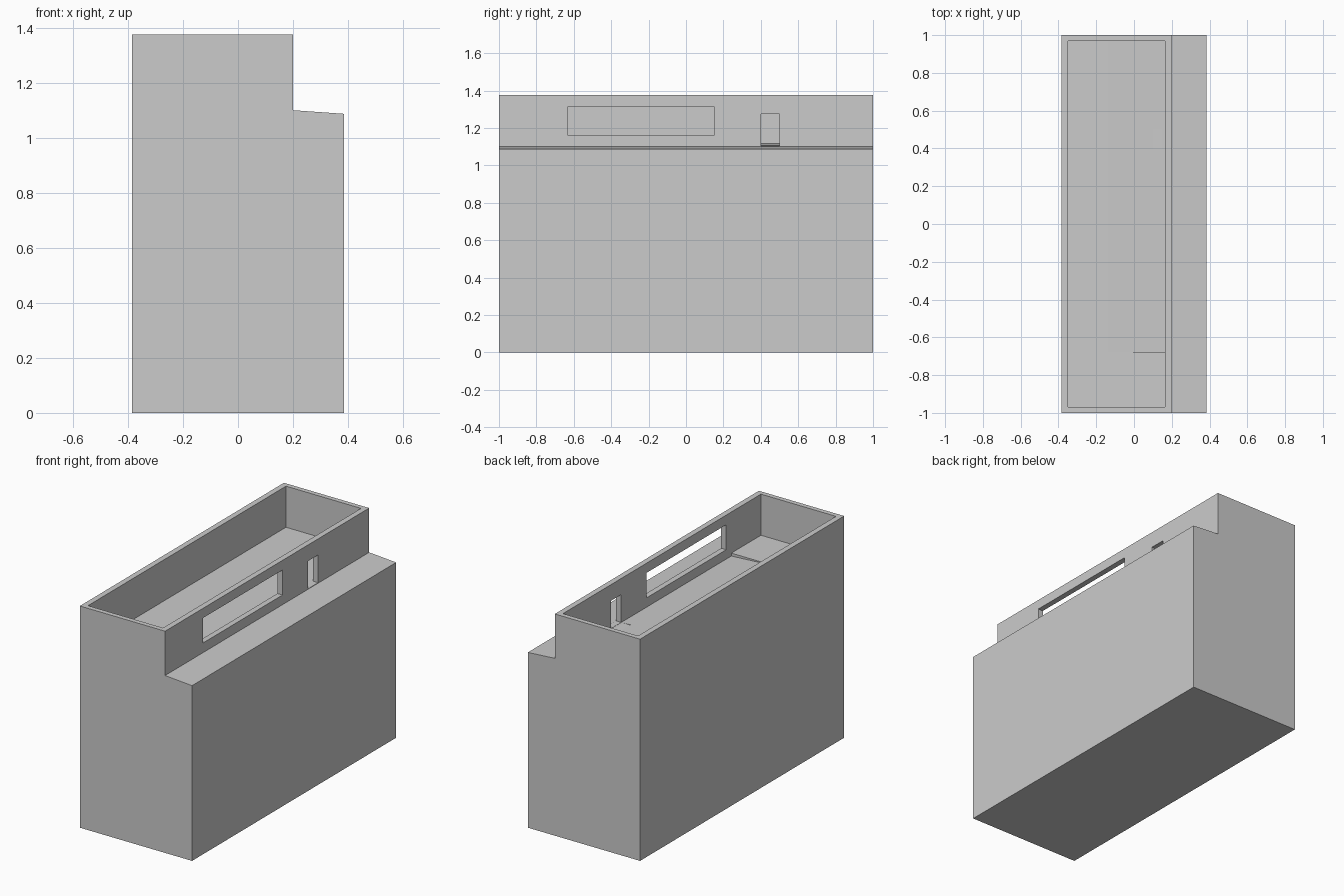
import bpy, bmesh

if "Cube" in bpy.data.objects:
    bpy.data.objects.remove(bpy.data.objects["Cube"])


def prism(name, profile, y0, y1):
    """Extrude an (x, z) profile along y."""
    bm = bmesh.new()
    face = bm.faces.new([bm.verts.new((x, y0, z)) for x, z in profile])
    new = bmesh.ops.extrude_face_region(bm, geom=[face])["geom"]
    verts = [v for v in new if isinstance(v, bmesh.types.BMVert)]
    bmesh.ops.translate(bm, verts=verts, vec=(0, y1 - y0, 0))
    bmesh.ops.recalc_face_normals(bm, faces=bm.faces)
    mesh = bpy.data.meshes.new(name)
    bm.to_mesh(mesh)
    bm.free()
    obj = bpy.data.objects.new(name, mesh)
    bpy.context.collection.objects.link(obj)
    return obj


def box(name, x0, x1, y0, y1, z0, z1):
    return prism(name, [(x0, z0), (x1, z0), (x1, z1), (x0, z1)], y0, y1)


def cut(target, cutter):
    cutter.hide_render = True
    mod = target.modifiers.new("cut", "BOOLEAN")
    mod.operation = "DIFFERENCE"
    mod.solver = "EXACT"
    mod.object = cutter
    bpy.context.view_layer.objects.active = target
    bpy.ops.object.modifier_apply(modifier=mod.name)
    bpy.data.objects.remove(cutter)


# Stepped cabinet with a slightly sloping outer ledge
cabinet = prism("cabinet", [(-0.385, 0), (0.385, 0), (0.385, 1.087),
                            (0.2, 1.1), (0.2, 1.375), (-0.385, 1.375)], -1, 1)

# Open tray: flat floor, with a shallow ramp falling towards the ledge side
cut(cabinet, box("tray_cutter", -0.35, 0.165, -0.97, 0.97, 1.12, 1.5))
cut(cabinet, prism("ramp_cutter", [(-0.14, 1.12), (0.165, 1.102),
                                   (0.165, 1.2), (-0.14, 1.2)], -0.68, 0.97))

# Long window and small outlet in the ledge-side wall
cut(cabinet, box("window_cutter", 0.1, 0.3, -0.63, 0.15, 1.16, 1.315))
cut(cabinet, box("outlet_cutter", 0.1, 0.3, 0.4, 0.5, 1.103, 1.275))
